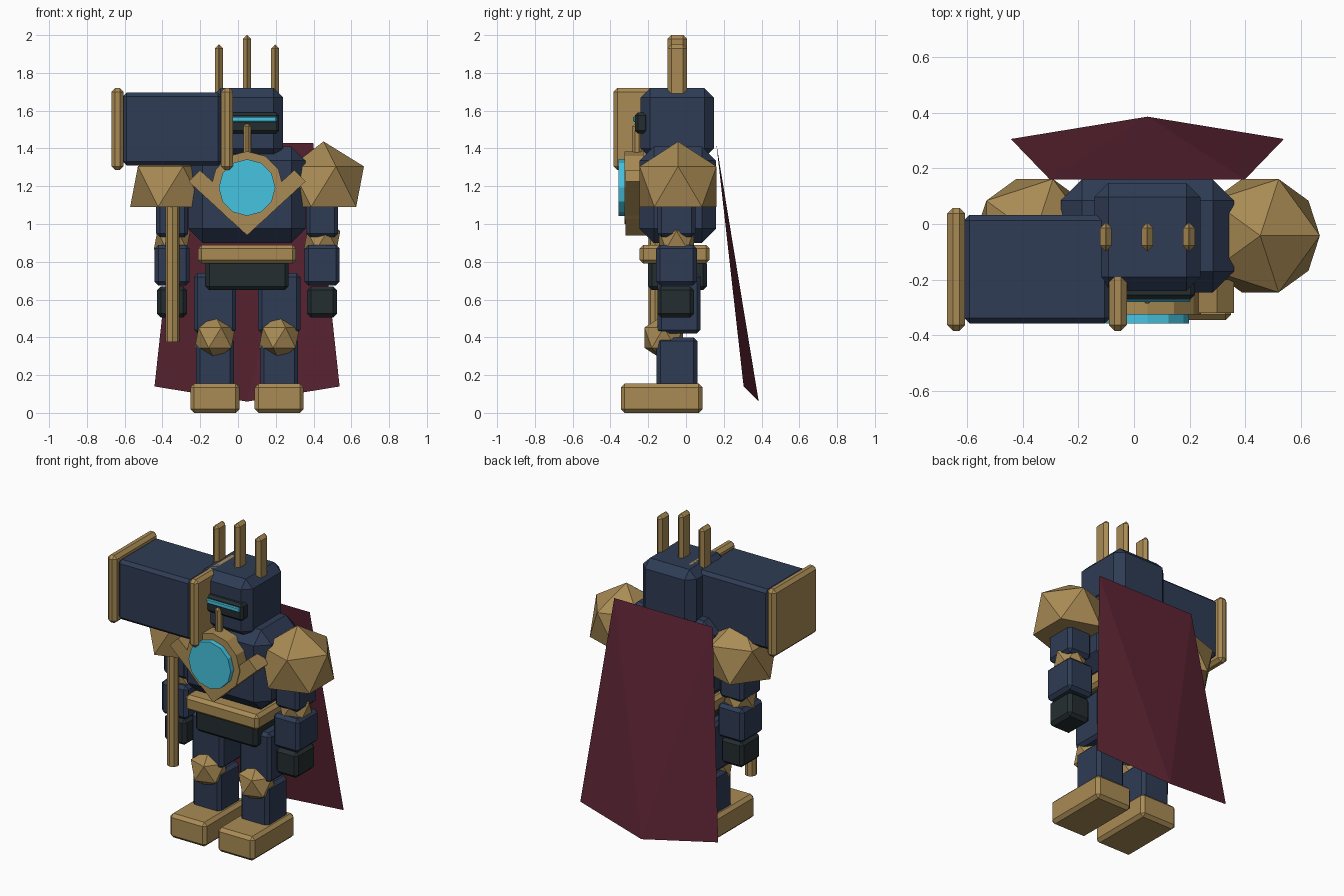
import bpy, bmesh, math
from mathutils import Matrix

if "Cube" in bpy.data.objects:
    bpy.data.objects.remove(bpy.data.objects["Cube"])

CX, CY = 0.048, -0.045   # body axis


def material(name, rgb):
    m = bpy.data.materials.new(name)
    m.diffuse_color = (*rgb, 1)
    m.use_nodes = True
    m.node_tree.nodes["Principled BSDF"].inputs["Base Color"].default_value = m.diffuse_color
    return m


NAVY = material("navy", (0.028, 0.045, 0.09))
GOLD = material("gold", (0.40, 0.26, 0.09))
DARK = material("dark", (0.018, 0.027, 0.03))
CYAN = material("cyan", (0.06, 0.55, 0.75))
RED = material("maroon", (0.11, 0.018, 0.034))


def finish(name, bm, mat):
    bmesh.ops.recalc_face_normals(bm, faces=bm.faces)
    me = bpy.data.meshes.new(name)
    bm.to_mesh(me)
    bm.free()
    me.materials.append(mat)
    ob = bpy.data.objects.new(name, me)
    bpy.context.collection.objects.link(ob)
    return ob


def box(name, mat, x, y, z, bevel=0.02):
    """Chamfered box from (min, max) ranges."""
    bm = bmesh.new()
    bmesh.ops.create_cube(bm, size=1)
    for v in bm.verts:
        v.co = [(lo + hi) / 2 + c * (hi - lo) for c, (lo, hi) in zip(v.co, (x, y, z))]
    bmesh.ops.bevel(bm, geom=bm.edges[:], offset=bevel, segments=1,
                    profile=0.5, affect='EDGES')
    return finish(name, bm, mat)


def side_box(name, mat, x, half, y, z, bevel=0.02):
    return box(name, mat, (x - half, x + half), y, z, bevel)


def ball(name, mat, centre, r, flat_bottom=False):
    """Twenty-sided faceted ball, optionally cut flat underneath."""
    bm = bmesh.new()
    bmesh.ops.create_icosphere(bm, subdivisions=1, radius=r)
    if flat_bottom:
        for v in bm.verts:
            v.co.z = max(v.co.z, -0.46 * r)
    bmesh.ops.translate(bm, verts=bm.verts, vec=centre)
    return finish(name, bm, mat)


def cylinder(name, mat, sides, r, depth, centre, rot=Matrix()):
    bm = bmesh.new()
    bmesh.ops.create_cone(bm, cap_ends=True, segments=sides, radius1=r, radius2=r,
                          depth=depth, matrix=Matrix.Translation(centre) @ rot)
    return finish(name, bm, mat)


# torso, belt and hips
box("torso", NAVY, (CX - 0.31, CX + 0.31), (-0.245, 0.16), (0.90, 1.41), 0.075)
box("belt", GOLD, (CX - 0.26, CX + 0.26), (-0.245, 0.125), (0.79, 0.89), 0.02)
box("hips", DARK, (CX - 0.22, CX + 0.22), (-0.2, 0.11), (0.65, 0.81), 0.02)

# head, visor and crest
box("helmet", NAVY, (CX - 0.19, CX + 0.19), (-0.24, 0.147), (1.35, 1.72), 0.05)
box("visor", DARK, (CX - 0.17, CX + 0.17), (-0.27, -0.2), (1.48, 1.59), 0.015)
box("eye_slit", CYAN, (CX - 0.155, CX + 0.155), (-0.28, -0.25), (1.54, 1.57), 0.005)
box("nose_guard", GOLD, (CX - 0.02, CX + 0.02), (-0.285, -0.235), (1.34, 1.53), 0.014)
for dx, top in ((-0.149, 1.95), (0, 2.0), (0.149, 1.95)):
    side_box("crest_spike", GOLD, CX + dx, 0.021, (-0.098, 0.005), (1.66, top), 0.02)

# chest emblem: chevron, ring and glowing core
bm = bmesh.new()
profile = [(0, 0.94), (0.31, 1.225), (0.25, 1.285), (0, 1.06), (-0.25, 1.285), (-0.31, 1.225)]
face = bm.faces.new([bm.verts.new((CX + x, -0.32, z)) for x, z in profile])
ext = bmesh.ops.extrude_face_region(bm, geom=[face])
bmesh.ops.translate(bm, vec=(0, 0.12, 0),
                    verts=[g for g in ext["geom"] if isinstance(g, bmesh.types.BMVert)])
finish("chest_chevron", bm, GOLD)
TURN = Matrix.Rotation(math.pi / 2, 4, 'X')
cylinder("chest_ring", GOLD, 12, 0.192, 0.1, (CX, -0.275, 1.193), TURN)
cylinder("chest_core", CYAN, 12, 0.15, 0.1, (CX, -0.307, 1.193), TURN)

# arms and legs on both sides
for s, side in ((-1, "left"), (1, "right")):
    ax, lx = CX + s * 0.397, CX + s * 0.17
    ball(side + "_shoulder_guard", GOLD, (CX + s * 0.405, CY + 0.003, 1.198), 0.239, True)
    side_box(side + "_upper_arm", NAVY, ax, 0.085, (-0.15, 0.05), (0.93, 1.22))
    ball(side + "_elbow", GOLD, (ax, CY - 0.005, 0.915), 0.108)
    side_box(side + "_forearm", NAVY, ax, 0.093, (-0.158, 0.057), (0.675, 0.89))
    side_box(side + "_hand", DARK, ax, 0.079, (-0.152, 0.042), (0.505, 0.67))
    side_box(side + "_thigh", NAVY, lx, 0.112, (-0.15, 0.077), (0.42, 0.74))
    ball(side + "_knee", GOLD, (lx, -0.118, 0.398), 0.12)
    side_box(side + "_shin", NAVY, lx, 0.1, (-0.155, 0.06), (0.12, 0.4))
    side_box(side + "_boot", GOLD, lx, 0.13, (-0.345, 0.087), (0, 0.155))

# hammer carried on the left
HX, HY = -0.347, -0.163
box("hammer_head", NAVY, (-0.61, -0.085), (-0.357, 0.033), (1.31, 1.695), 0.02)
for x in (-0.638, -0.058):
    side_box("hammer_plate", GOLD, x, 0.032, (-0.383, 0.058), (1.285, 1.72), 0.02)
cylinder("hammer_handle", GOLD, 8, 0.036, 0.96, (HX, HY, 0.855))

# cape: thin sheet folded towards its middle point
bm = bmesh.new()
tl, tr, br, mid, bl = [bm.verts.new((CX + x, y, z)) for x, y, z in (
    (-0.35, 0.16, 1.43), (0.35, 0.16, 1.43), (0.49, 0.305, 0.14),
    (0, 0.385, 0.06), (-0.49, 0.305, 0.14))]
for tri in ((tl, tr, mid), (tr, br, mid), (tl, mid, bl)):
    bm.faces.new(tri)
finish("cape", bm, RED)
